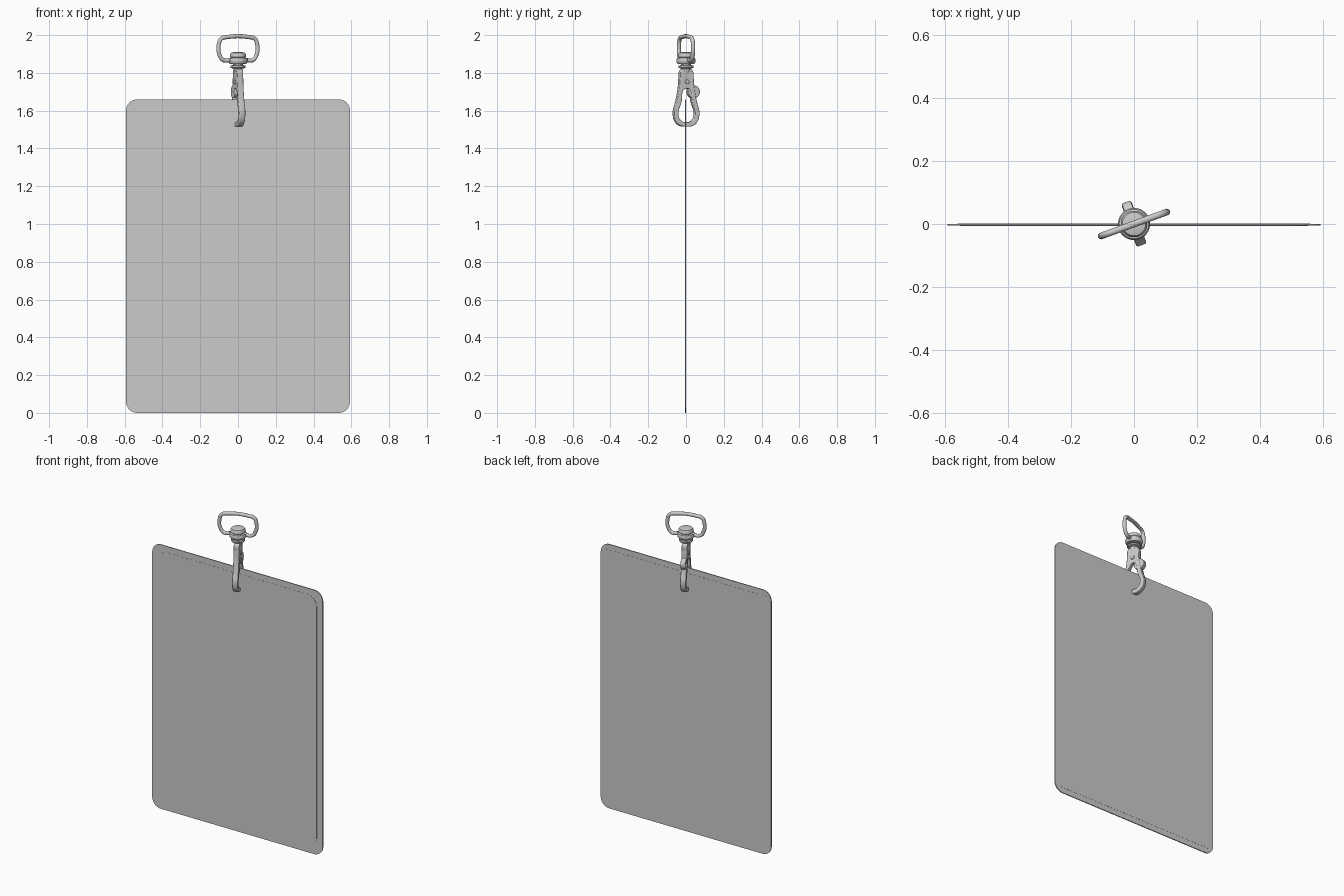
import bpy, bmesh, math
from mathutils import Matrix

if "Cube" in bpy.data.objects:
    bpy.data.objects.remove(bpy.data.objects["Cube"])

TURN = math.radians(20)   # the clip is twisted relative to the card


def smooth(ob, angle=35):
    bpy.ops.object.select_all(action='DESELECT')
    ob.select_set(True)
    bpy.context.view_layer.objects.active = ob
    if ob.type == 'CURVE':
        bpy.ops.object.convert(target='MESH')
        ob = bpy.context.object
    bpy.ops.object.shade_smooth_by_angle(angle=math.radians(angle))
    return ob


def mesh_object(name, bm, rot=0):
    bmesh.ops.recalc_face_normals(bm, faces=bm.faces[:])
    me = bpy.data.meshes.new(name)
    bm.to_mesh(me)
    bm.free()
    ob = bpy.data.objects.new(name, me)
    bpy.context.collection.objects.link(ob)
    ob.rotation_euler.z = rot
    return ob


def slab(name, half_w, z0, z1, r, y0, y1):
    """Upright plate with rounded corners."""
    pts = []
    for i, (sx, cz) in enumerate([(1, z1 - r), (-1, z1 - r), (-1, z0 + r), (1, z0 + r)]):
        steps = 8 if r else 0
        for k in range(steps + 1):
            a = math.pi / 2 * (i + k / max(steps, 1))
            pts.append((sx * (half_w - r) + r * math.cos(a), y0, cz + r * math.sin(a)))
    bm = bmesh.new()
    face = bm.faces.new([bm.verts.new(p) for p in pts])
    ext = bmesh.ops.extrude_face_region(bm, geom=[face])
    bmesh.ops.translate(bm, vec=(0, y1 - y0, 0),
                        verts=[v for v in ext['geom'] if isinstance(v, bmesh.types.BMVert)])
    return mesh_object(name, bm)


def curve_object(name, splines, rot, cyclic, bevel, extrude=0.0):
    cu = bpy.data.curves.new(name, 'CURVE')
    cu.dimensions = '2D' if extrude else '3D'
    cu.fill_mode = 'BOTH' if extrude else 'FULL'
    cu.bevel_depth, cu.bevel_resolution = bevel, 3
    cu.extrude, cu.resolution_u = extrude, 8
    for pts in splines:
        sp = cu.splines.new('BEZIER')
        sp.bezier_points.add(len(pts) - 1)
        sp.use_cyclic_u = cyclic
        for bp, (u, v) in zip(sp.bezier_points, pts):
            bp.co = (u, v, 0)
            bp.handle_left_type = bp.handle_right_type = 'AUTO'
    ob = bpy.data.objects.new(name, cu)
    bpy.context.collection.objects.link(ob)
    ob.rotation_euler = (math.pi / 2, 0, rot)
    return smooth(ob, 40)


def lathe(name, profile, n=32):
    bm = bmesh.new()
    rings = [[bm.verts.new((r * math.cos(2 * math.pi * k / n), r * math.sin(2 * math.pi * k / n), z))
              for k in range(n)] for r, z in profile]
    for a, b in zip(rings, rings[1:]):
        for k in range(n):
            bm.faces.new((a[k], a[(k + 1) % n], b[(k + 1) % n], b[k]))
    bm.faces.new(rings[0])
    bm.faces.new(rings[-1])
    return smooth(mesh_object(name, bm, TURN))


def cross_pin(name, r, length, y, z):
    """Cylinder lying across the hook."""
    bm = bmesh.new()
    bmesh.ops.create_cone(bm, cap_ends=True, segments=24, radius1=r, radius2=r, depth=length,
                          matrix=Matrix.Translation((0, y, z)) @ Matrix.Rotation(math.pi / 2, 4, 'Y'))
    ob = mesh_object(name, bm, TURN)
    bev = ob.modifiers.new('bevel', 'BEVEL')
    bev.width, bev.segments = 0.003, 2
    return smooth(ob)


def mirrored(half):
    """Close a right-hand half profile (first and last point on the axis)."""
    return half + [(-u, v) for u, v in reversed(half[1:-1])]


# card holder with front window and back panel
slab('card_holder', 0.593, 0.0, 1.66, 0.06, -0.0055, 0.0005)
slab('front_window', 0.552, 0.04, 1.622, 0.065, -0.0063, -0.005)
slab('back_panel', 0.56, 0.035, 1.625, 0.0, 0.0, 0.0013)

# trigger hook: teardrop body with an opening, in the plane across the loop
outer = mirrored([(0, 1.815), (0.026, 1.812), (0.033, 1.775), (0.037, 1.725), (0.051, 1.65),
                  (0.066, 1.58), (0.046, 1.533), (0, 1.520)])
hole = mirrored([(0, 1.722), (0.022, 1.712), (0.034, 1.65), (0.052, 1.58),
                 (0.036, 1.545), (0, 1.534)])
curve_object('hook_body', [outer, hole], TURN + math.pi / 2, True, 0.005, 0.012)

# hinge pin and thumb lever of the gate
cross_pin('hinge_pin', 0.012, 0.044, 0.0, 1.752)
cross_pin('thumb_lever', 0.034, 0.03, 0.040, 1.70)

# swivel: hook flange, ring and rivet head
lathe('hook_flange', [(0.018, 1.795), (0.024, 1.822), (0.038, 1.826), (0.041, 1.832),
                      (0.038, 1.839), (0.026, 1.842), (0.026, 1.86)])
lathe('swivel_ring', [(0.03, 1.846), (0.044, 1.848), (0.05, 1.857), (0.051, 1.868),
                      (0.047, 1.878), (0.035, 1.882)])
lathe('rivet_head', [(0.036, 1.878), (0.042, 1.884), (0.042, 1.898), (0.037, 1.906), (0.02, 1.91)])

# strap loop
side = [(0.040, 1.868), (0.083, 1.868), (0.104, 1.895), (0.1095, 1.94), (0.095, 1.98), (0.065, 1.989)]
curve_object('strap_loop', [side + [(-u, v) for u, v in reversed(side)]], TURN, False, 0.011)
